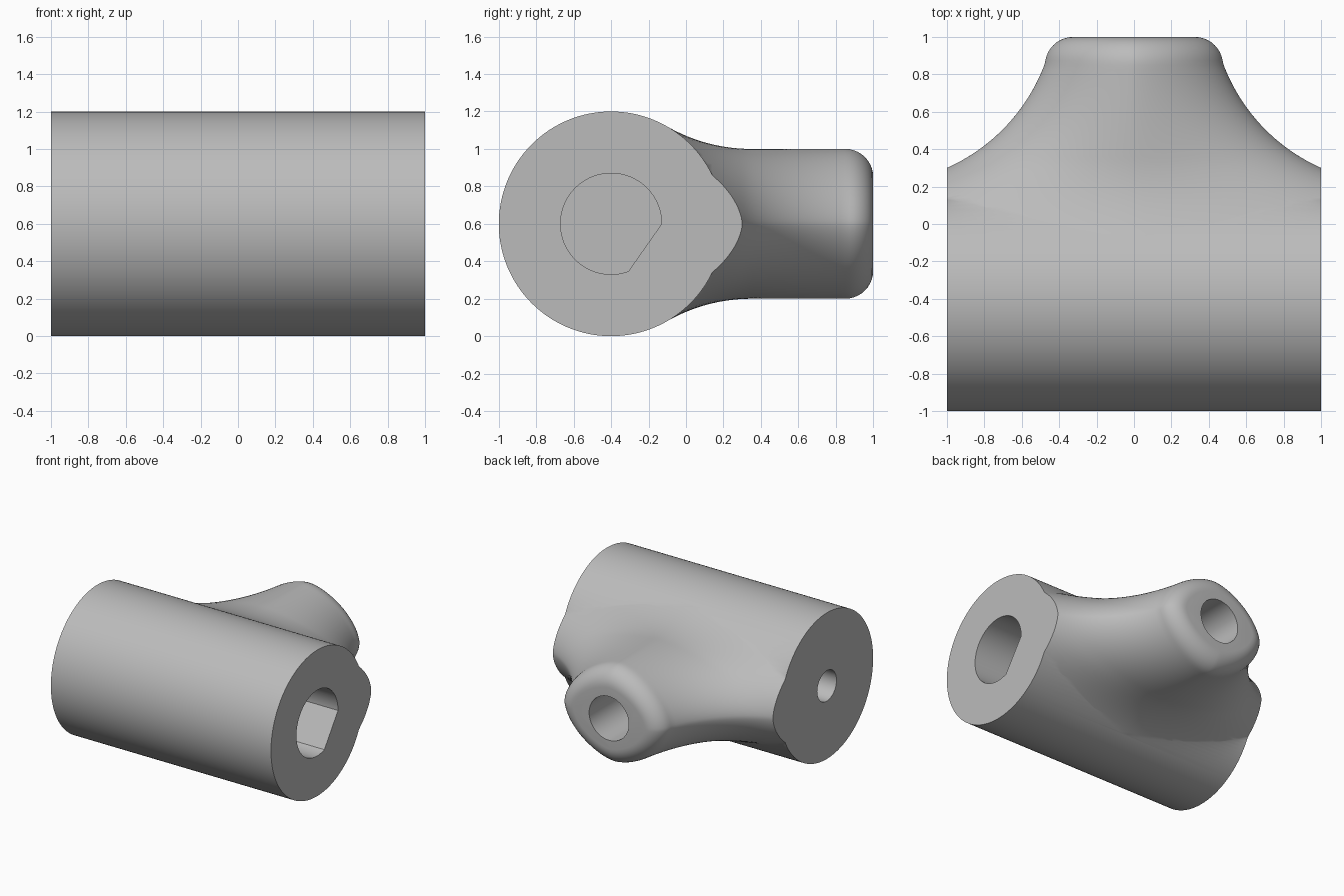
import bpy, bmesh, math
from mathutils import Matrix

cube = bpy.data.objects.get("Cube")
if cube:
    bpy.data.objects.remove(cube, do_unlink=True)

MID_Z, AXIS_Y, BODY_R = 0.6, -0.4, 0.6
BOSS_H, FILLET_Y, FILLET_R = 0.4, 0.35, 0.906
EDGE_R = 0.15

grey = bpy.data.materials.new("plain grey")
grey.use_nodes = True
colour = (0.5, 0.5, 0.5, 1)
grey.diffuse_color = colour
grey.node_tree.nodes["Principled BSDF"].inputs["Base Color"].default_value = colour


def to_object(name, bm):
    bmesh.ops.recalc_face_normals(bm, faces=bm.faces)
    mesh = bpy.data.meshes.new(name)
    bm.to_mesh(mesh)
    bm.free()
    mesh.materials.append(grey)
    obj = bpy.data.objects.new(name, mesh)
    bpy.context.collection.objects.link(obj)
    return obj


def loft(name, rings):
    """Skin equal-length rings of points and cap both ends."""
    bm = bmesh.new()
    loops = [[bm.verts.new(p) for p in ring] for ring in rings]
    n = len(loops[0])
    for a, b in zip(loops, loops[1:]):
        for i in range(n):
            j = (i + 1) % n
            bm.faces.new((a[i], a[j], b[j], b[i]))
    bm.faces.new(loops[0])
    bm.faces.new(loops[-1])
    return to_object(name, bm)


def rod_x(name, radius, x0, x1, start=0, end=360, steps=96):
    """Round rod along x; a partial arc leaves a flat on its side."""
    count = steps if end - start == 360 else steps + 1
    angles = [math.radians(start + (end - start) * i / steps) for i in range(count)]
    return loft(name, [[(x, AXIS_Y + radius * math.cos(a), MID_Z + radius * math.sin(a))
                        for a in angles] for x in (x0, x1)])


def combine(target, tool, operation):
    mod = target.modifiers.new("combine", "BOOLEAN")
    mod.operation, mod.object, mod.solver = operation, tool, "EXACT"
    bpy.ops.object.select_all(action="DESELECT")
    bpy.context.view_layer.objects.active = target
    target.select_set(True)
    bpy.ops.object.modifier_apply(modifier=mod.name)
    bpy.data.objects.remove(tool, do_unlink=True)


def half_width(y):
    """Flared side outline of the arm."""
    if y < 0.3:
        d = 0.3 - y
        return 1 + 2.2 * d + 3 * d * d
    return 1.4 - math.sqrt(0.97 - (1.2 - y) ** 2)


def half_height(y):
    """Flat arm, blended by an arc into the round body."""
    if y < -0.1:
        return math.sqrt(BODY_R ** 2 - (y - AXIS_Y) ** 2) - 0.004
    return BOSS_H + FILLET_R - math.sqrt(FILLET_R ** 2 - min(0, y - FILLET_Y) ** 2)


def arm_ring(y, inset=0, points=96, power=1.65):
    w, h = half_width(min(y, 0.86)) - inset, half_height(y) - inset
    ring = []
    for i in range(points):
        a = 2 * math.pi * i / points
        c, s = math.cos(a), math.sin(a)
        ring.append((w * math.copysign(abs(c) ** (2 / power), c), y,
                     MID_Z + h * math.copysign(abs(s) ** (2 / power), s)))
    return ring


# Side arm: flared root, straight end, rounded rim
rings = [arm_ring(-0.13 + 0.98 * i / 40) for i in range(41)]
for i in range(1, 11):
    a = math.pi / 2 * i / 10
    rings.append(arm_ring(1 - EDGE_R + EDGE_R * math.sin(a), EDGE_R * (1 - math.cos(a))))
arm = loft("side_arm", rings)

# Round body joined to the arm, trimmed to its length
body = rod_x("connector_body", BODY_R, -1.5, 1.5, steps=128)
combine(body, arm, "UNION")
bm = bmesh.new()
bmesh.ops.create_cube(bm, size=2, matrix=Matrix.Diagonal((1, 2, 2, 1)))
combine(body, to_object("trim_block", bm), "INTERSECT")

# Flat-sided socket, small round socket and arm socket
combine(body, rod_x("flat_sided_socket", 0.27, 0.0, 1.2, 0, 290), "DIFFERENCE")
combine(body, rod_x("small_socket", 0.125, -1.2, -0.4, steps=48), "DIFFERENCE")
arm_socket = loft("arm_socket", [[(0.18 * math.cos(math.tau * i / 64), y,
                                   MID_Z + 0.18 * math.sin(math.tau * i / 64))
                                  for i in range(64)] for y in (0.3, 1.2)])
combine(body, arm_socket, "DIFFERENCE")

bpy.context.view_layer.objects.active = body
body.select_set(True)
bpy.ops.object.shade_smooth_by_angle(angle=math.radians(30))
